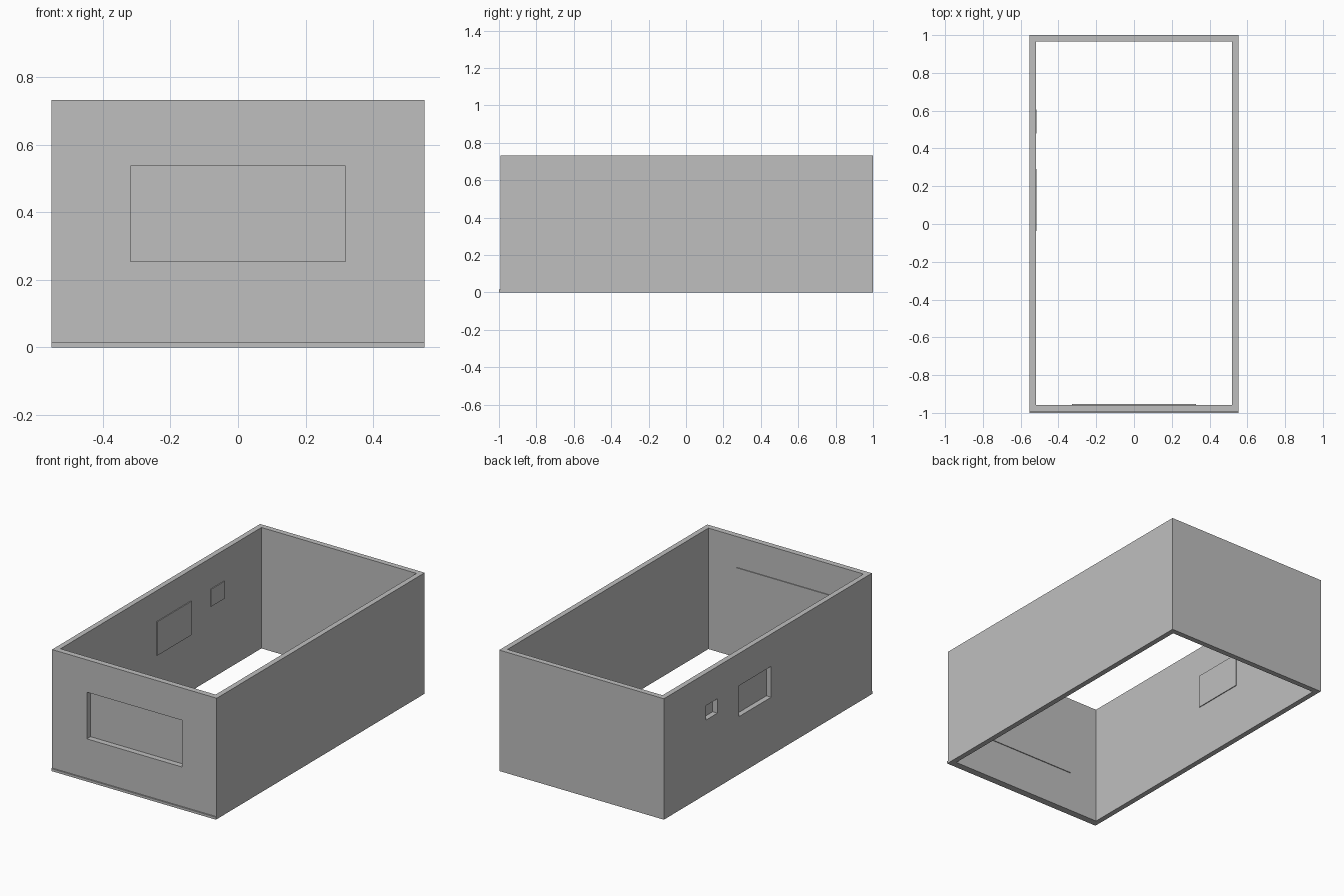
import bpy
import bmesh

old = bpy.data.objects.get("Cube")
if old:
    bpy.data.objects.remove(old, do_unlink=True)

# One flat colour
grey = bpy.data.materials.new("wall grey")
grey.use_nodes = True
colour = (0.52, 0.52, 0.52, 1)
grey.diffuse_color = colour
grey.node_tree.nodes["Principled BSDF"].inputs["Base Color"].default_value = colour


def box(name, x, y, z):
    """Box spanning the given (low, high) ranges."""
    bm = bmesh.new()
    bmesh.ops.create_cube(bm, size=1)
    for v in bm.verts:
        v.co = [r[0] if c < 0 else r[1] for r, c in zip((x, y, z), v.co)]
    mesh = bpy.data.meshes.new(name)
    bm.to_mesh(mesh)
    bm.free()
    mesh.materials.append(grey)
    obj = bpy.data.objects.new(name, mesh)
    bpy.context.collection.objects.link(obj)
    return obj


def cut(obj, cutter):
    """Subtract the cutter from the object and discard it."""
    cutter.hide_render = True
    mod = obj.modifiers.new("cut", 'BOOLEAN')
    mod.operation = 'DIFFERENCE'
    mod.solver = 'EXACT'
    mod.object = cutter
    bpy.context.view_layer.update()
    graph = bpy.context.evaluated_depsgraph_get()
    mesh = bpy.data.meshes.new_from_object(obj.evaluated_get(graph))
    obj.modifiers.clear()
    obj.data = mesh
    bpy.data.objects.remove(cutter, do_unlink=True)


def grow(span, by):
    return span[0] - by, span[1] + by


HEIGHT = 0.733
OUT_X, IN_X = 0.552, 0.52
FRONT, IN_FRONT = -0.992, -0.957
IN_BACK = 0.967
PANE, MARGIN = 0.005, 0.009

# Open shell of four walls
walls = box("walls", (-OUT_X, OUT_X), (FRONT, 1), (0, HEIGHT))
cut(walls, box("room_cutter", (-IN_X, IN_X), (IN_FRONT, IN_BACK), (-1, 2)))

# Front window with its pane on the inner face
wx, wz = (-0.318, 0.318), (0.254, 0.537)
cut(walls, box("front_cutter", wx, (-1.1, IN_FRONT + 0.1), wz))
box("front_window_pane", grow(wx, MARGIN), (IN_FRONT, IN_FRONT + PANE), grow(wz, MARGIN))

# Side windows in the right wall, each with its pane
for name, wy, wz in (("large_side_window", (-0.027, 0.283), (0.35, 0.537)),
                     ("small_side_window", (0.487, 0.597), (0.45, 0.537))):
    cut(walls, box(name + "_cutter", (-0.7, -IN_X + 0.1), wy, wz))
    box(name + "_pane", (-IN_X, -IN_X + PANE), grow(wy, MARGIN), grow(wz, MARGIN))

# Thin sill along the foot of the front wall
box("front_sill", (-OUT_X, OUT_X), (-1, FRONT), (0, 0.015))
